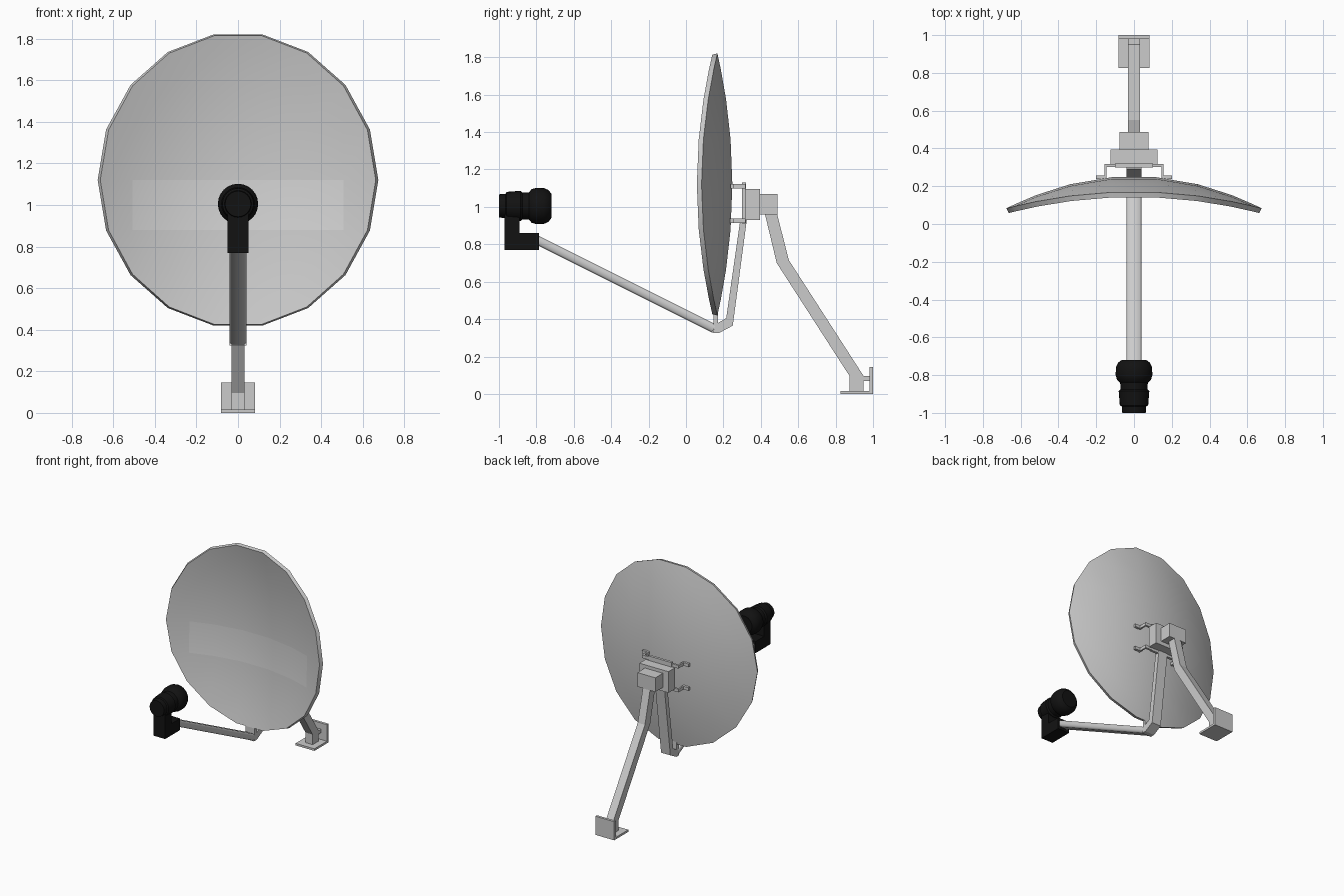
import bpy, bmesh, math
from mathutils import Vector

cube = bpy.data.objects.get("Cube")
if cube:
    bpy.data.objects.remove(cube, do_unlink=True)


def material(name, rgb):
    m = bpy.data.materials.new(name)
    m.use_nodes = True
    m.diffuse_color = (*rgb, 1)
    m.node_tree.nodes["Principled BSDF"].inputs["Base Color"].default_value = (*rgb, 1)
    return m


GREY = material("light_grey", (0.6, 0.6, 0.6))
PALE = material("pale_grey", (0.66, 0.66, 0.66))
BLACK = material("black", (0.006, 0.006, 0.006))


def finish(name, bm, *mats, smooth=None):
    bmesh.ops.recalc_face_normals(bm, faces=bm.faces)
    mesh = bpy.data.meshes.new(name)
    bm.to_mesh(mesh)
    bm.free()
    for m in mats:
        mesh.materials.append(m)
    obj = bpy.data.objects.new(name, mesh)
    bpy.context.collection.objects.link(obj)
    if smooth:
        bpy.ops.object.select_all(action="DESELECT")
        obj.select_set(True)
        bpy.context.view_layer.objects.active = obj
        bpy.ops.object.shade_smooth_by_angle(angle=math.radians(smooth))
    return obj


def box(name, x, y, z, mat):
    """Box from (min, max) ranges."""
    bm = bmesh.new()
    bmesh.ops.create_cube(bm, size=1)
    for v in bm.verts:
        v.co = [r[0] + (c + 0.5) * (r[1] - r[0]) for c, r in zip(v.co, (x, y, z))]
    return finish(name, bm, mat)


def slab(name, outline, half_width, mat):
    """Side outline (y, z) extruded across x."""
    bm = bmesh.new()
    face = bm.faces.new([bm.verts.new((-half_width, y, z)) for y, z in outline])
    ext = bmesh.ops.extrude_face_region(bm, geom=[face])["geom"]
    moved = [g for g in ext if isinstance(g, bmesh.types.BMVert)]
    bmesh.ops.translate(bm, verts=moved, vec=(2 * half_width, 0, 0))
    return finish(name, bm, mat)


def dish():
    """Eighteen-sided shell on a grid that meets every rim corner."""
    rx, rz, cz, thick = 0.675, 0.711, 1.12, 0.028
    bend_x, bend_z = 0.373, 0.163
    bm = bmesh.new()
    xs = [-rx * math.cos(math.radians(20 * i)) for i in range(10)]
    zs = [rz * math.sin(math.radians(20 * j)) for j in range(-4, 5)]
    shells = []
    for depth in (0, thick):
        grid = {}
        for i, x in enumerate(xs):
            for j, z in enumerate(zs):
                if (x / rx) ** 2 + (z / rz) ** 2 < 1.001:
                    n = Vector((2 * bend_x * x, 1, 2 * bend_z * z)).normalized()
                    p = Vector((x, 0.253 - bend_x * x * x - bend_z * z * z, cz + z))
                    grid[i, j] = bm.verts.new(p - n * depth)
        for i in range(9):
            for j in range(8):
                cell = [(i, j), (i + 1, j), (i + 1, j + 1), (i, j + 1)]
                corners = [grid[c] for c in cell if c in grid]
                if len(corners) > 2:
                    f = bm.faces.new(corners)
                    # faint label panel on the front
                    f.material_index = int(depth > 0 and 2 <= i <= 6 and j == 3)
        shells.append(grid)
    back, front = shells
    key = {v: k for k, v in back.items()}
    for e in [e for e in bm.edges if e.is_boundary and e.verts[0] in key]:
        a, b = (key[v] for v in e.verts)
        bm.faces.new((back[a], back[b], front[b], front[a]))
    finish("dish", bm, GREY, PALE, smooth=30)


dish()

# Feed arm: chamfered bar running forward and up
start, end = Vector((0, 0.15, 0.35)), Vector((0, -0.80, 0.825))
up = (end - start).cross(Vector((-1, 0, 0))).normalized()
w, h, c = 0.04, 0.024, 0.010
quarter = [(w, h - c), (w - c, h)]
section = quarter + [(-a, b) for a, b in reversed(quarter)]
section += [(-a, -b) for a, b in section]
bm = bmesh.new()
rings = [[bm.verts.new(p + Vector((a, 0, 0)) + up * b) for a, b in section]
         for p in (start, end)]
for i in range(len(section)):
    k = (i + 1) % len(section)
    bm.faces.new((rings[0][i], rings[0][k], rings[1][k], rings[1][i]))
for ring in rings:
    bm.faces.new(ring)
finish("feed_arm", bm, GREY, smooth=50)

# Rear support strip and the tab under the dish
slab("arm_support", [(0.14, 0.325), (0.175, 0.325), (0.25, 0.365), (0.325, 0.93),
                     (0.29, 0.93), (0.215, 0.405), (0.16, 0.373)], 0.04, GREY)
box("dish_tab", (-0.04, 0.04), (0.147, 0.172), (0.35, 0.44), GREY)

# Mounting bracket with four clips
box("bracket_plate", (-0.1, 0.1), (0.3, 0.32), (0.91, 1.13), GREY)
for level, z in (("upper", 1.11), ("lower", 0.925)):
    zr = (z - 0.012, z + 0.012)
    box(level + "_strap", (-0.157, 0.157), (0.302, 0.318), zr, GREY)
    for side, s in (("left", 1), ("right", -1)):
        def span(a, b):
            return tuple(sorted((s * a, s * b)))
        box(f"{level}_{side}_clip", span(0.145, 0.157), (0.23, 0.31), zr, GREY)
        box(f"{level}_{side}_clip_foot", span(0.145, 0.2), (0.238, 0.256), zr, GREY)
box("mount_block", (-0.125, 0.125), (0.315, 0.395), (0.93, 1.095), GREY)
box("pivot_block", (-0.077, 0.077), (0.395, 0.488), (0.96, 1.07), GREY)

# Mast and foot
slab("mast", [(0.42, 0.97), (0.485, 0.97), (0.55, 0.715), (0.95, 0.095), (0.95, 0.01),
              (0.875, 0.01), (0.875, 0.095), (0.485, 0.7)], 0.031, GREY)
box("foot_brace", (-0.031, 0.031), (0.95, 0.98), (0.07, 0.097), GREY)
box("foot_plate", (-0.081, 0.081), (0.825, 0.99), (0, 0.016), GREY)
box("wall_plate", (-0.081, 0.081), (0.98, 1.0), (0, 0.145), GREY)

# Receiver: holder and turned head
slab("receiver_holder", [(-0.97, 0.77), (-0.785, 0.77), (-0.785, 0.86), (-0.89, 0.86),
                         (-0.89, 0.96), (-0.97, 0.96)], 0.051, BLACK)
profile = [(-1.0, 0), (-1.0, 0.062), (-0.965, 0.065), (-0.96, 0.075), (-0.885, 0.081),
           (-0.875, 0.072), (-0.84, 0.073), (-0.825, 0.09), (-0.8, 0.097),
           (-0.76, 0.096), (-0.735, 0.085), (-0.72, 0.065), (-0.72, 0)]
bm = bmesh.new()
pts = [bm.verts.new((0, y, 1.005 + r)) for y, r in profile]
line = [bm.edges.new(pair) for pair in zip(pts, pts[1:])]
bmesh.ops.spin(bm, geom=pts + line, cent=(0, 0, 1.005), axis=(0, 1, 0),
               angle=math.tau, steps=24, use_merge=True)
bmesh.ops.remove_doubles(bm, verts=bm.verts, dist=0.0005)
finish("receiver_head", bm, BLACK, smooth=35)
